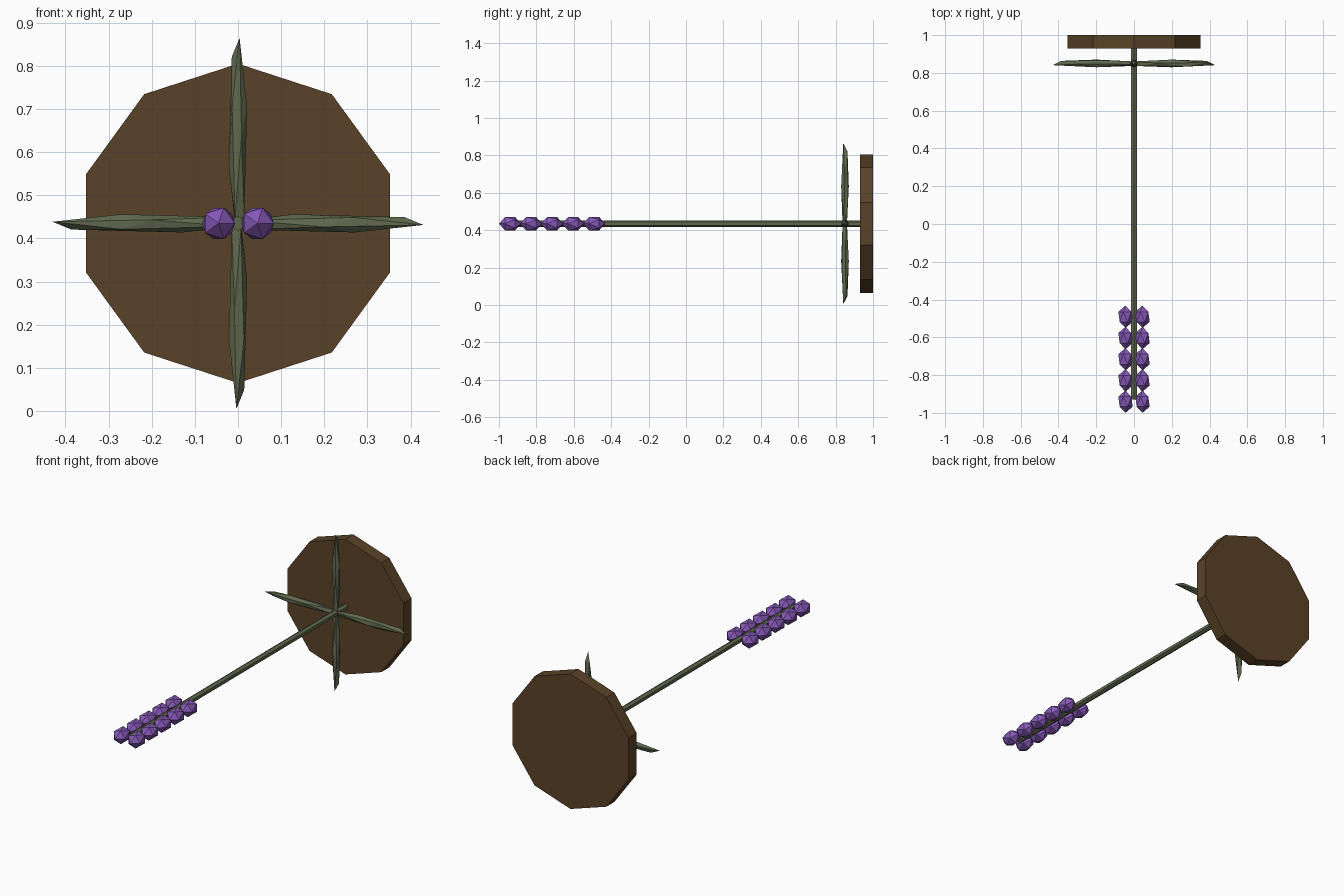
import bpy
from math import radians, pi, sin, cos
from mathutils import Matrix, Vector

if "Cube" in bpy.data.objects:
    bpy.data.objects.remove(bpy.data.objects["Cube"])

ZC = 0.435  # height of the flower axis


def material(name, rgb):
    m = bpy.data.materials.new(name)
    m.diffuse_color = (*rgb, 1)
    m.use_nodes = True
    m.node_tree.nodes["Principled BSDF"].inputs["Base Color"].default_value = m.diffuse_color
    return m


purple = material("petal_purple", (0.24, 0.10, 0.48))
green = material("stem_green", (0.115, 0.14, 0.076))
brown = material("soil_brown", (0.10, 0.055, 0.02))


def finish(name, mat):
    ob = bpy.context.object
    ob.name = name
    ob.data.materials.append(mat)
    return ob


def rod(name, sides, radius, y0, y1, mat):
    # prism along y, one corner pointing up
    bpy.ops.mesh.primitive_cylinder_add(vertices=sides, radius=radius, depth=y1 - y0)
    ob = finish(name, mat)
    ob.data.transform(Matrix.Translation((0, (y0 + y1) / 2, ZC)) @ Matrix.Rotation(pi / 2, 4, 'X'))
    return ob


def ico(name, mat, matrix):
    bpy.ops.mesh.primitive_ico_sphere_add(subdivisions=1, radius=1)
    ob = finish(name, mat)
    ob.data.transform(matrix)
    return ob


# soil disc and stem
rod("soil_disc", 10, 0.37, 0.93, 1.0, brown)
rod("stem", 6, 0.017, -0.93, 0.94, green)

# four long leaves crossing in front of the disc
a = radians(22)
ez = Vector((sin(a), -cos(a), 0))
ex = Vector((0, 0, 1))
ey = ez.cross(ex)
frame = Matrix((ex, ey, ez)).transposed().to_4x4()
for k in range(4):
    ico(f"leaf_{k + 1}", green,
        Matrix.Translation((0, 0.85, ZC)) @ Matrix.Rotation(k * pi / 2, 4, 'Y')
        @ Matrix.Translation((0, 0, 0.2)) @ frame @ Matrix.Diagonal((0.257, 0.022, 0.022, 1)))

# two rows of faceted blossoms
for i in range(5):
    for side, x in (("left", -0.045), ("right", 0.045)):
        ico(f"blossom_{side}_{i + 1}", purple,
            Matrix.Translation((x, -0.9405 + i * 0.1123, ZC)) @ Matrix.Rotation(pi / 2, 4, 'X')
            @ Matrix.Diagonal((0.0425, 0.0425, 0.0595, 1)))
